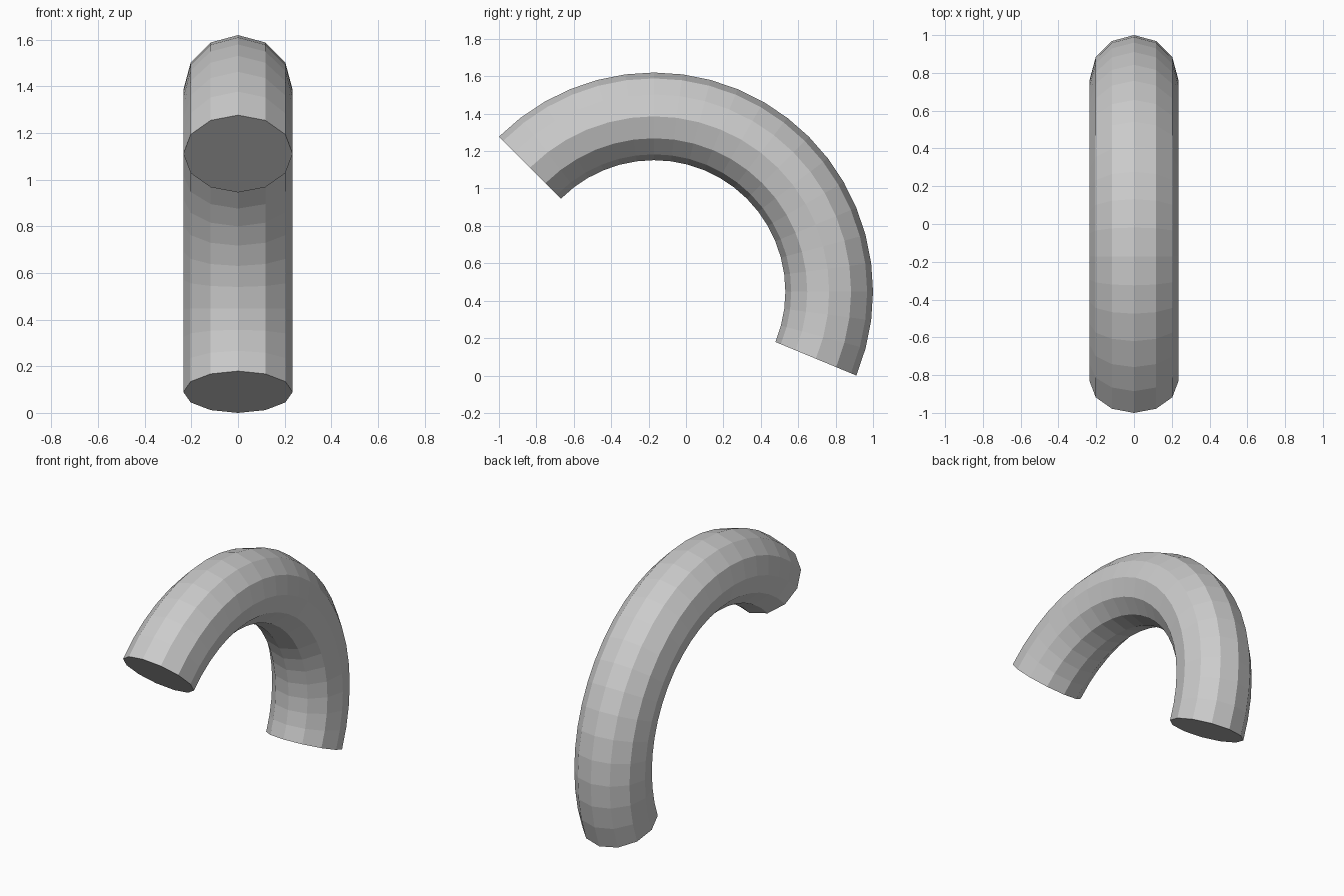
import bpy, bmesh
from math import radians, sin, cos, tau

if "Cube" in bpy.data.objects:
    bpy.data.objects.remove(bpy.data.objects["Cube"])

SIDES, STEPS = 12, 21
MAJOR, MINOR = 0.9373, 0.2343
CY, CZ = -0.1716, 0.4483
START, END = radians(-22.5), radians(135)

bm = bmesh.new()

# Rings of the tube swept along the arc
rings = []
for i in range(STEPS + 1):
    a = START + (END - START) * i / STEPS
    ring = []
    for j in range(SIDES):
        t = tau * j / SIDES
        d = MAJOR + MINOR * cos(t)
        ring.append(bm.verts.new((MINOR * sin(t), CY + d * cos(a), CZ + d * sin(a))))
    rings.append(ring)

# Tube walls
for r0, r1 in zip(rings, rings[1:]):
    for j in range(SIDES):
        k = (j + 1) % SIDES
        bm.faces.new((r0[j], r0[k], r1[k], r1[j]))

# Flat end caps
bm.faces.new(rings[0])
bm.faces.new(rings[-1])
bmesh.ops.recalc_face_normals(bm, faces=bm.faces[:])

mesh = bpy.data.meshes.new("curved_tube")
bm.to_mesh(mesh)
bm.free()
bpy.context.collection.objects.link(bpy.data.objects.new("curved_tube", mesh))
